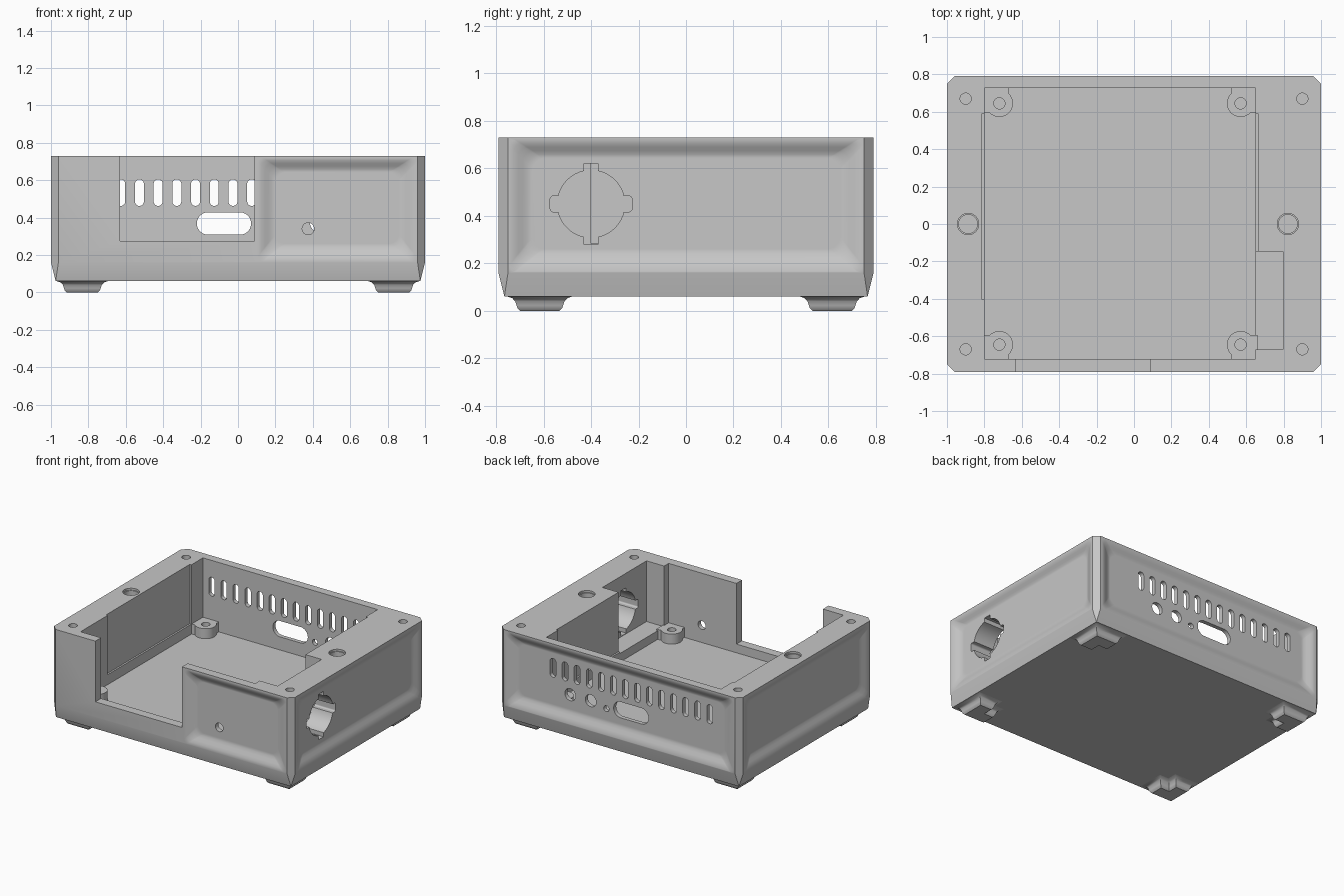
import bpy, bmesh, math

cube = bpy.data.objects.get("Cube")
if cube:
    bpy.data.objects.remove(cube)

grey = bpy.data.materials.new("plain_grey")
grey.use_nodes = True
grey.diffuse_color = (0.57, 0.57, 0.57, 1)
grey.node_tree.nodes["Principled BSDF"].inputs["Base Color"].default_value = grey.diffuse_color

TOP, BASE, FLOOR = 0.73, 0.06, 0.21
HX, HY = 1.0, 0.79


def add_object(name, bm):
    bmesh.ops.recalc_face_normals(bm, faces=bm.faces[:])
    mesh = bpy.data.meshes.new(name)
    bm.to_mesh(mesh)
    bm.free()
    mesh.materials.append(grey)
    obj = bpy.data.objects.new(name, mesh)
    bpy.context.collection.objects.link(obj)
    return obj


def loft(name, rings):
    """Skin a list of equal-length point rings and cap both ends."""
    bm = bmesh.new()
    loops = [[bm.verts.new(p) for p in ring] for ring in rings]
    n = len(loops[0])
    for a, b in zip(loops, loops[1:]):
        for i in range(n):
            j = (i + 1) % n
            bm.faces.new((a[i], a[j], b[j], b[i]))
    bm.faces.new(loops[0])
    bm.faces.new(loops[-1])
    return add_object(name, bm)


def place(u, v, w, axis):
    return {"x": (w, u, v), "y": (u, w, v), "z": (u, v, w)}[axis]


def prism(name, pts, lo, hi, axis="z"):
    return loft(name, [[place(u, v, w, axis) for u, v in pts] for w in (lo, hi)])


def rect(u0, u1, v0, v1):
    return [(u0, v0), (u1, v0), (u1, v1), (u0, v1)]


def slot(u, v, r, hu=0, hv=0, n=32):
    """Circle, round-ended slot or rounded rectangle, by hu and hv."""
    pts = []
    for i in range(n):
        a = (i + 0.5) * math.tau / n
        c, s = math.cos(a), math.sin(a)
        pts.append((u + math.copysign(hu, c) + r * c, v + math.copysign(hv, s) + r * s))
    return pts


def panel(u0, u1, v0, v1, face, axis):
    """Cutter for a dished panel with an S-shaped edge on an outer side."""
    sign = math.copysign(1, face)
    rings = []
    for t in (-1, 0, 0.2, 0.4, 0.6, 0.8, 1):
        inset = 0.095 * max(t, 0)
        depth = 0.032 * t * t * (3 - 2 * t) if t >= 0 else -0.02
        r = 0.03 + 0.3 * inset
        hu, hv = (u1 - u0) / 2 - inset - r, (v1 - v0 - inset * 1.8) / 2 - r
        pts = slot((u0 + u1) / 2, (v0 + v1 + inset * 0.2) / 2, r, hu, hv)
        rings.append([place(u, v, face - sign * depth, axis) for u, v in pts])
    return loft("cutter", rings)


def carve(obj, cutters):
    for c in cutters:
        c.hide_render = True
        m = obj.modifiers.new("cut", "BOOLEAN")
        m.operation, m.solver, m.object = "DIFFERENCE", "EXACT", c
    bpy.context.view_layer.update()
    graph = bpy.context.evaluated_depsgraph_get()
    mesh = bpy.data.meshes.new_from_object(obj.evaluated_get(graph))
    obj.modifiers.clear()
    obj.data = mesh
    for c in cutters:
        bpy.data.objects.remove(c)


def smooth(obj, angle):
    bpy.ops.object.select_all(action="DESELECT")
    obj.select_set(True)
    bpy.context.view_layer.objects.active = obj
    bpy.ops.object.shade_smooth_by_angle(angle=math.radians(angle))
    obj.modifiers.new("weighted", "WEIGHTED_NORMAL").keep_sharp = True


# Case block: chamfered upright corners, tapering to a square base
bm = bmesh.new()
c = 0.04
for sx in (-1, 1):
    for sy in (-1, 1):
        for z in (0.16, TOP):
            bm.verts.new((sx * (HX - c), sy * HY, z))
            bm.verts.new((sx * HX, sy * (HY - c), z))
        bm.verts.new((sx * (HX - 0.025), sy * (HY - 0.025), BASE))
bmesh.ops.convex_hull(bm, input=bm.verts[:])
bmesh.ops.dissolve_limit(bm, angle_limit=0.01, verts=bm.verts[:], edges=bm.edges[:])
case = add_object("case", bm)

HIGH = TOP + 0.1
cuts = []


def cut(pts, lo, hi, axis="z"):
    cuts.append(prism("cutter", pts, lo, hi, axis))


# Dished outer panels
cuts.append(panel(0.105, 0.955, 0.165, 0.72, -HY, "y"))
cuts.append(panel(-0.945, 0.945, 0.165, 0.72, HY, "y"))
for side in (-HX, HX):
    cuts.append(panel(-0.745, 0.745, 0.165, 0.72, side, "x"))

# Main cavity, shallow wall reliefs, side pocket and front opening
cut(rect(-0.8, 0.65, -0.723, 0.727), FLOOR, HIGH)
cut(rect(-0.813, -0.7, -0.403, 0.59), 0.285, HIGH + 0.01)
cut(rect(0.5, 0.663, -0.2, 0.59), 0.285, HIGH + 0.02)
cut(rect(0.6, 0.797, -0.67, -0.148), 0.275, HIGH + 0.03)
cut(rect(-0.63, 0.088, -0.9, -0.7), 0.275, HIGH + 0.04)

# Round side port with four keyways
cut(slot(-0.4, 0.45, 0.142, n=48), 0.75, 1.1, "x")
cut(rect(-0.43, -0.37, 0.28, 0.62), 0.74, 1.11, "x")
cut(slot(-0.4, 0.45, 0.012, hu=0.16, hv=0.021), 0.73, 1.12, "x")

# Back wall: vents, connector slot and round holes
for i in range(14):
    cut(slot(-0.727 + 0.1 * i, 0.533, 0.024, hv=0.047, n=24), 0.65, 0.9, "y")
cut(slot(-0.075, 0.368, 0.06, hu=0.085), 0.65, 0.9, "y")
for x, z, r in ((0.13, 0.345, 0.022), (0.26, 0.37, 0.045), (0.43, 0.37, 0.045)):
    cut(slot(x, z, r), 0.65, 0.9, "y")

# Front panel hole
cut(slot(0.375, 0.34, 0.032), -0.9, -0.65, "y")

# Screw holes and magnet sockets in the rim
for x in (-0.9, 0.9):
    for y in (-0.67, 0.67):
        cut(slot(x, y, 0.03), 0.45, HIGH)
for x in (-0.887, 0.823):
    cut(slot(x, 0, 0.057), TOP - 0.015, HIGH)
    cut(slot(x, 0, 0.05), TOP - 0.1, HIGH + 0.01)

carve(case, cuts)
smooth(case, 28)

# Board posts in the cavity corners, and flared angle-shaped feet below
for sx, side in ((-1, "right"), (1, "left")):
    for sy, end in ((-1, "front"), (1, "back")):
        mx, my = -0.075 + sx * 0.645, sy * 0.645
        r = 0.073
        shape = [(0.09, 0.09), (0.09, -r * 0.7)]
        shape += [(r * math.cos(a), r * math.sin(a)) for a in
                  (math.radians(-45 - 180 * i / 16) for i in range(17))]
        shape += [(-r * 0.7, 0.09)]
        pts = [(mx + sx * u, my + sy * v) for u, v in shape]
        post = prism(f"board_post_{end}_{side}", pts, FLOOR - 0.02, 0.285)
        carve(post, [prism("cutter", slot(mx, my, 0.03), FLOOR + 0.005, 0.4)])
        smooth(post, 30)

        fx, fy = sx * 0.832, sy * 0.616
        rings = []
        for h, z in ((0.137, BASE + 0.005), (0.137, BASE), (0.116, 0.053), (0.104, 0.04),
                     (0.098, 0.022), (0.094, 0.01), (0.084, 0)):
            k = 0.074 - h
            ell = [(h, h), (h, -h), (k, -h), (k, k), (-h, k), (-h, h)]
            rings.append([(fx + sx * u, fy + sy * v, z) for u, v in ell])
        smooth(loft(f"foot_{end}_{side}", rings), 40)
